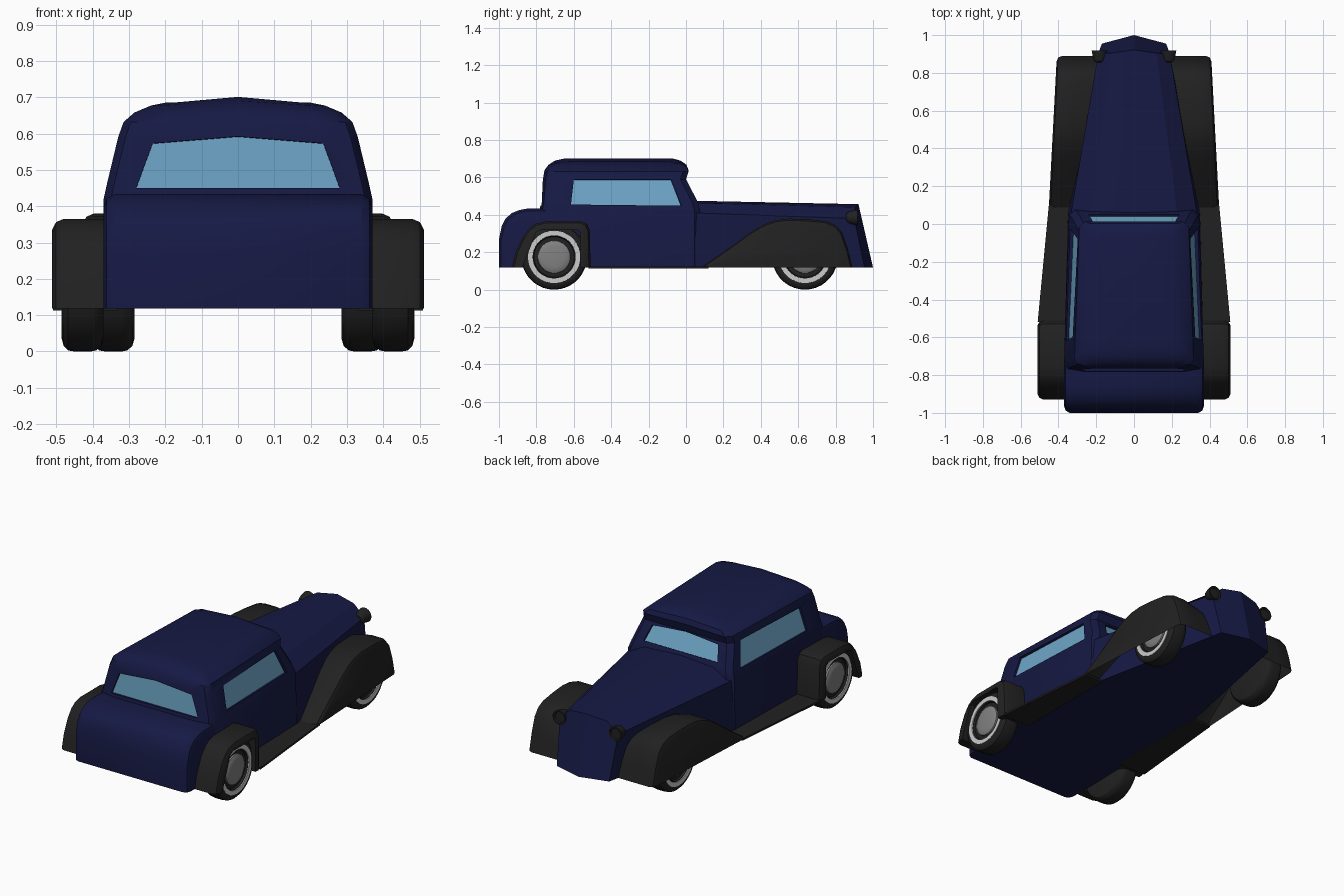
import bpy, bmesh, math
from mathutils import Vector

if "Cube" in bpy.data.objects:
    bpy.data.objects.remove(bpy.data.objects["Cube"])


def material(name, rgb):
    m = bpy.data.materials.new(name)
    m.diffuse_color = (*rgb, 1)
    m.use_nodes = True
    m.node_tree.nodes["Principled BSDF"].inputs["Base Color"].default_value = m.diffuse_color
    return m


NAVY = material("navy_paint", (0.008, 0.01, 0.058))
BLACK = material("black_paint", (0.015, 0.015, 0.015))
GLASS = material("blue_glass", (0.15, 0.37, 0.56))
WHITE = material("whitewall", (0.55, 0.55, 0.55))
STEEL = material("hub_grey", (0.22, 0.22, 0.22))
ZB = 0.118  # underside height


def build(name, verts, faces, mat, angle=32):
    me = bpy.data.meshes.new(name)
    me.from_pydata([tuple(v) for v in verts], [], faces)
    bm = bmesh.new()
    bm.from_mesh(me)
    bmesh.ops.recalc_face_normals(bm, faces=bm.faces)
    bm.to_mesh(me)
    bm.free()
    ob = bpy.data.objects.new(name, me)
    bpy.context.collection.objects.link(ob)
    if mat:
        me.materials.append(mat)
    if angle:
        smooth(ob, angle)
    return ob


def smooth(ob, angle):
    bpy.ops.object.select_all(action='DESELECT')
    ob.select_set(True)
    bpy.context.view_layer.objects.active = ob
    bpy.ops.object.shade_smooth_by_angle(angle=math.radians(angle))


def loft(name, rings, mat, caps=(True, True), split=False, open_edge=False, angle=32):
    """Skin closed rings of equal length; split caps fold along the centre line."""
    n = len(rings[0])
    verts = [p for r in rings for p in r]
    faces = []
    for k in range(len(rings) - 1):
        for i in range(n - 1 if open_edge else n):
            a, b = k * n, (k + 1) * n
            j = (i + 1) % n
            faces.append((a + i, a + j, b + j, b + i))
    for use, o in zip(caps, (0, (len(rings) - 1) * n)):
        if use and split:
            h = n // 2
            faces.append(list(range(o, o + h + 1)))
            faces.append(list(range(o + h, o + n)) + [o])
        elif use:
            faces.append(list(range(o, o + n)))
    return build(name, verts, faces, mat, angle)


def symmetric(half):
    """Half ring from centre to centre -> full ring."""
    return half + [(-x, y, z) for x, y, z in half[-2:0:-1]]


def lathe(name, profile, centre, mat, axis='x', s=1, n=36, caps=(True, True)):
    rings = []
    for d, r in profile:
        ring = []
        for i in range(n):
            a = 2 * math.pi * i / n
            u, v = r * math.cos(a), r * math.sin(a)
            off = (d * s, u, v) if axis == 'x' else (u, d, v)
            ring.append(Vector(centre) + Vector(off))
        rings.append(ring)
    return loft(name, rings, mat, caps=caps)


# Cabin: rings stacked upward (z, rear width, front width, rear y, front y, crown)
levels = [(ZB, .37, .35, -.80, .075, 0), (.42, .37, .345, -.785, .075, 0),
          (.465, .36, .33, -.775, .065, 0), (.59, .33, .295, -.765, .0, 0),
          (.632, .315, .29, -.757, .014, .006), (.658, .285, .262, -.735, .002, .01),
          (.677, .24, .22, -.70, -.03, .013), (.685, .20, .18, -.65, -.07, .016)]
rings = []
for z, wr, wf, yr, yf, c in levels:
    rings.append(symmetric([
        (0, yr, z + c), (wr * .7, yr, z + c * .2), (wr - .02, yr + .015, z), (wr, yr + .05, z),
        (wf, yf - .03, z), (wf - .03, yf, z), (wf * .7, yf, z + c * .2), (0, yf, z + c)]))
cabin = loft("cabin", rings, NAVY, split=True, angle=0)


# Windows: recess cut into the cabin, glass pane at the bottom of the recess
def window(name, pts, normal):
    pts = [Vector(p) for p in pts]
    nrm = Vector(normal).normalized()
    cutter = loft(name + "_cutter", [[p - nrm * .014 for p in pts], [p + nrm * .06 for p in pts]],
                  None, angle=0)
    cutter.hide_render = True
    mod = cabin.modifiers.new("recess", 'BOOLEAN')
    mod.operation = 'DIFFERENCE'
    mod.solver = 'EXACT'
    mod.object = cutter
    bpy.ops.object.select_all(action='DESELECT')
    bpy.context.view_layer.objects.active = cabin
    cabin.select_set(True)
    bpy.ops.object.modifier_apply(modifier=mod.name)
    bpy.data.objects.remove(cutter)
    build(name, [p - nrm * .012 for p in pts], [list(range(len(pts)))], GLASS, 0)


def rear_y(z):
    return -.775 + .08 * (z - .465)


def front_y(z):
    return .065 - .52 * (z - .465)


def side_x(y, z):
    return .36 - .255 * (z - .465) - .035 * (y + .725) / .74


window("rear_window", [(x, rear_y(z), z) for x, z in
       [(-.28, .45), (.28, .45), (.235, .573), (0, .592), (-.235, .573)]], (0, -1, .08))
window("windshield", [(x, front_y(z), z) for x, z in
       [(-.24, .492), (.24, .492), (.215, .573), (0, .588), (-.215, .573)]], (0, 1, .52))
for s, side in ((1, "right"), (-1, "left")):
    window(side + "_side_window", [(s * side_x(y, z), y, z) for y, z in
           [(-.615, .455), (-.60, .588), (-.08, .588), (-.025, .447)]], (s, .047 * s * s, .255))
smooth(cabin, 32)

# Trunk: side profile lofted across with rounded ends
trunk = [(-.74, ZB), (-1, ZB), (-1, .27), (-.985, .34), (-.965, .38), (-.93, .41),
         (-.89, .426), (-.85, .433), (-.74, .433)]
rings = []
for x, d in ((-.37, .035), (-.362, .012), (-.34, 0), (.34, 0), (.362, .012), (.37, .035)):
    rings.append([(x, -.74 + (y + .74) * (1 - d / .26), ZB + (z - ZB) * (1 - d / .315))
                  for y, z in trunk])
loft("trunk", rings, NAVY)

# Hood with pointed, leaning grille
loft("hood", [
    symmetric([(0, .05, ZB), (.35, .05, ZB), (.335, .05, .41), (.23, .05, .463), (0, .05, .475)]),
    symmetric([(0, 1.0, ZB), (.17, .955, ZB), (.19, .90, .38), (.12, .905, .44), (0, .922, .457)])],
    NAVY, split=True, angle=25)

front_arc = [(.89, ZB), (.865, .22), (.835, .305), (.80, .345), (.75, .366), (.65, .376),
             (.55, .38), (.48, .371), (.42, .35), (.35, .31), (.22, .215), (.08, ZB)]
rear_outer = [(-.93, ZB), (-.91, .20), (-.87, .285), (-.835, .33), (-.80, .353), (-.75, .365),
              (-.56, .365), (-.53, .352), (-.515, .32), (-.51, ZB)]
rear_inner = [(-.567, ZB), (-.567, .31), (-.585, .32), (-.775, .32), (-.80, .308), (-.875, ZB)]

for s, side in ((1, "right"), (-1, "left")):
    # Front fender: open underneath, outer edge flares toward the rear
    rings = [[(s * .18, y, ZB + (z - ZB) * .86) for y, z in front_arc]]
    for inset, d in ((.11, 0), (.03, 0), (.009, .009), (0, .03)):
        rings.append([(s * (.41 + .049 * (.89 - y) - inset), .5 + (y - .5) * (1 - d / .4),
                       ZB + (z - ZB) * (1 - d / .26)) for y, z in front_arc])
    loft(side + "_front_fender", rings, BLACK, caps=(False, True), open_edge=True)

    # Rear fender: arch band with rounded outer edge
    rings = []
    for x, d in ((.36, 0), (.48, 0), (.501, .009), (.512, .03)):
        rings.append([(s * x, -.71 + (y + .71) * (1 - d / .2), ZB + (z - ZB) * (1 - d / .247))
                      for y, z in rear_outer] + [(s * x, y, z) for y, z in rear_inner])
    loft(side + "_rear_fender", rings, BLACK)

    # Running board
    plan = [(.33, .12), (.449, .12), (.51, -.52), (.33, -.52)]
    loft(side + "_running_board", [[(s * x, y, z) for x, y in plan] for z in (.113, .124)], BLACK)

    # Wheels: tyre, whitewall ring and hubcap
    for end, x, y in (("front", .285, .636), ("rear", .37, -.705)):
        c = (s * x, y, .175)
        name = side + "_" + end
        lathe(name + "_tyre", [(0, .14), (.006, .16), (.02, .172), (.035, .175), (.08, .175),
                               (.098, .172), (.11, .16), (.114, .145), (.110, .112), (.098, .108)],
              c, BLACK, s=s)
        lathe(name + "_whitewall", [(.106, .141), (.1155, .14), (.1155, .115), (.106, .114)],
              c, WHITE, s=s, caps=(False, False))
        lathe(name + "_hubcap", [(.095, .088), (.106, .086), (.112, .075), (.115, .055), (.117, .02)],
              c, STEEL, s=s)

    # Headlight
    lathe(side + "_headlight", [(.855, .018), (.865, .03), (.885, .036), (.918, .042), (.918, .034),
                                (.91, .03)], (s * .182, 0, .385), BLACK, axis='y', n=20)
